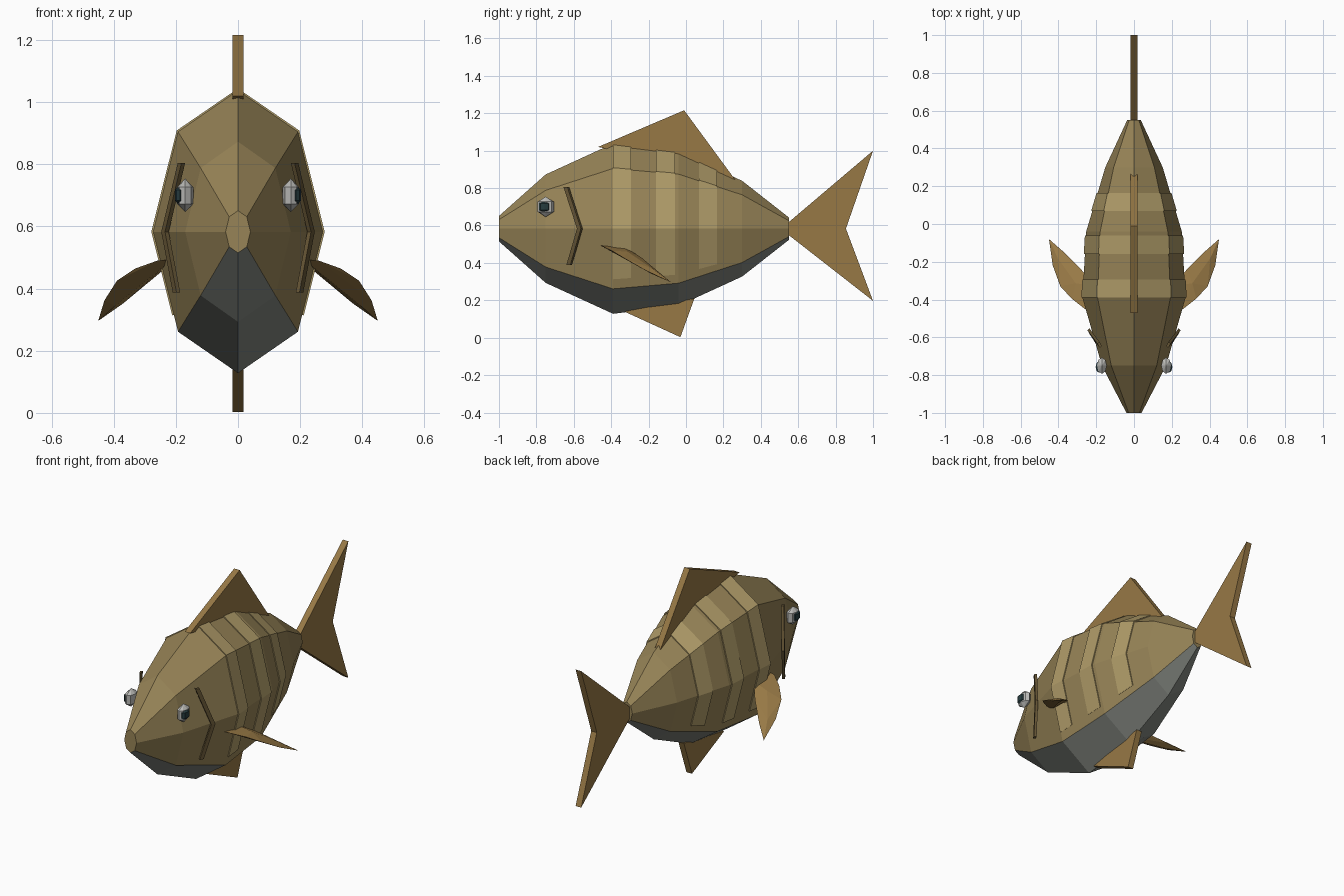
import bpy, bmesh
from math import sin, cos, pi, radians
from mathutils import Vector

if "Cube" in bpy.data.objects:
    bpy.data.objects.remove(bpy.data.objects["Cube"])


def material(name, r, g, b):
    m = bpy.data.materials.new(name)
    m.diffuse_color = (r, g, b, 1)
    m.use_nodes = True
    m.node_tree.nodes["Principled BSDF"].inputs["Base Color"].default_value = m.diffuse_color
    return m


BODY = material("olive", .31, .23, .095)
BELLY = material("belly_grey", .22, .235, .21)
STRIPE = material("pale_stripe", .43, .33, .14)
FIN = material("fin_brown", .31, .19, .06)
GILL = material("gill_brown", .13, .09, .035)
EYE = material("eye_grey", .5, .5, .48)
PUPIL = material("pupil", .02, .045, .05)


def finish(bm, name, *mats):
    bmesh.ops.recalc_face_normals(bm, faces=bm.faces)
    me = bpy.data.meshes.new(name)
    bm.to_mesh(me)
    bm.free()
    for m in mats:
        me.materials.append(m)
    ob = bpy.data.objects.new(name, me)
    bpy.context.collection.objects.link(ob)
    return ob


# Body sections: y, half width, half height
SECTIONS = [(-1, .04, .068), (-.75, .17, .29), (-.39, .273, .455),
            (-.04, .253, .412), (.3, .152, .256), (.55, .036, .06)]
MID = .583


def ring_point(y, w, h, deg):
    a = radians(deg)
    return Vector((w * cos(a), y, MID + h * sin(a)))


def section_at(y):
    for a, b in zip(SECTIONS, SECTIONS[1:]):
        if y <= b[0]:
            t = (y - a[0]) / (b[0] - a[0])
            return a[1] + t * (b[1] - a[1]), a[2] + t * (b[2] - a[2])


# Body: lofted octagons with a grey belly
bm = bmesh.new()
rings = [[bm.verts.new(ring_point(*s, 45 * i)) for i in range(8)] for s in SECTIONS]
for r0, r1 in zip(rings, rings[1:]):
    for i in range(8):
        j = (i + 1) % 8
        f = bm.faces.new((r0[i], r0[j], r1[j], r1[i]))
        f.material_index = int(i in (5, 6))
bm.faces.new(rings[0])
bm.faces.new(rings[-1])
finish(bm, "body", BODY, BELLY)

# Stripes: raised bands over the back, stopping above the belly
for n, (y0, y1) in enumerate([(-.39, -.295), (-.16, -.06), (.07, .165)]):
    bm = bmesh.new()
    rows = []
    for y in (y0, y1):
        w, h = section_at(y)
        for off in (.006, -.012):
            pts = [ring_point(y, w + off, h + off, d) for d in range(-45, 226, 45)]
            pts[0] = pts[0].lerp(pts[1], .17)
            pts[-1] = pts[-1].lerp(pts[-2], .17)
            rows.append([bm.verts.new(p) for p in pts])
    loop = [rows[0], rows[2], rows[3], rows[1]]
    for k in range(4):
        a, b = loop[k], loop[(k + 1) % 4]
        for i in range(6):
            bm.faces.new((a[i], a[i + 1], b[i + 1], b[i]))
    for e in (0, -1):
        bm.faces.new([r[e] for r in loop])
    finish(bm, f"stripe_{n + 1}", STRIPE)


# Flat vertical fins: (y, z) outlines given thickness
def flat_fin(name, pts, t=.018):
    bm = bmesh.new()
    f = bm.faces.new([bm.verts.new((-t, y, z)) for y, z in pts])
    g = bmesh.ops.extrude_face_region(bm, geom=[f])["geom"]
    bmesh.ops.translate(bm, vec=(2 * t, 0, 0),
                        verts=[v for v in g if isinstance(v, bmesh.types.BMVert)])
    finish(bm, name, FIN)


flat_fin("dorsal_fin", [(-.47, 1.02), (-.01, 1.216), (.27, .835), (-.05, .93)])
flat_fin("ventral_fin", [(-.33, .14), (-.03, .003), (.045, .21)])
flat_fin("tail_fin", [(.54, .61), (1, 1), (.855, .583), (1, .197), (.54, .556)])

for side, s in (("left", -1), ("right", 1)):
    # Pectoral fin: leaf outline with raised ribs, hulled
    outline = [(.21, -.46, .495), (.26, -.45, .49), (.33, -.395, .465), (.39, -.33, .425),
               (.43, -.22, .362), (.45, -.08, .296), (.37, -.15, .352),
               (.28, -.24, .43), (.21, -.33, .485)]
    pts = [Vector(p) for p in outline]
    n = (pts[5] - pts[0]).cross(pts[3] - pts[7]).normalized() * .014
    for a, b in ((2, 7), (4, 6)):
        c = (pts[a] + pts[b]) / 2
        pts += [c + n, c - n]
    bm = bmesh.new()
    for p in pts:
        bm.verts.new((p.x * s, p.y, p.z))
    h = bmesh.ops.convex_hull(bm, input=bm.verts)
    bmesh.ops.delete(bm, geom=list({v for v in h["geom_interior"]
                     if isinstance(v, bmesh.types.BMVert)}), context="VERTS")
    finish(bm, f"{side}_pectoral_fin", FIN)

    # Gill cover edge: bent square bar
    bm = bmesh.new()
    path = [(.182, -.64, .805), (.235, -.568, .583), (.198, -.625, .388)]
    bars = [[bm.verts.new((s * (x + dx), y + dy, z))
             for dx, dy in ((-.012, -.006), (.0, -.015), (.012, .006), (.0, .015))]
            for x, y, z in path]
    for a, b in zip(bars, bars[1:]):
        for i in range(4):
            bm.faces.new((a[i], a[(i + 1) % 4], b[(i + 1) % 4], b[i]))
    bm.faces.new(bars[0])
    bm.faces.new(bars[-1])
    finish(bm, f"{side}_gill", GILL)

    # Eye and pupil
    for name, loc, size, mat in (("eye", (.17, -.75, .7), (.03, .05, .054), EYE),
                                 ("pupil", (.186, -.757, .7), (.02, .034, .034), PUPIL)):
        bm = bmesh.new()
        bmesh.ops.create_uvsphere(bm, u_segments=8, v_segments=3, radius=1)
        bmesh.ops.scale(bm, vec=Vector(size), verts=bm.verts)
        bmesh.ops.translate(bm, vec=(loc[0] * s, loc[1], loc[2]), verts=bm.verts)
        finish(bm, f"{side}_{name}", mat)
